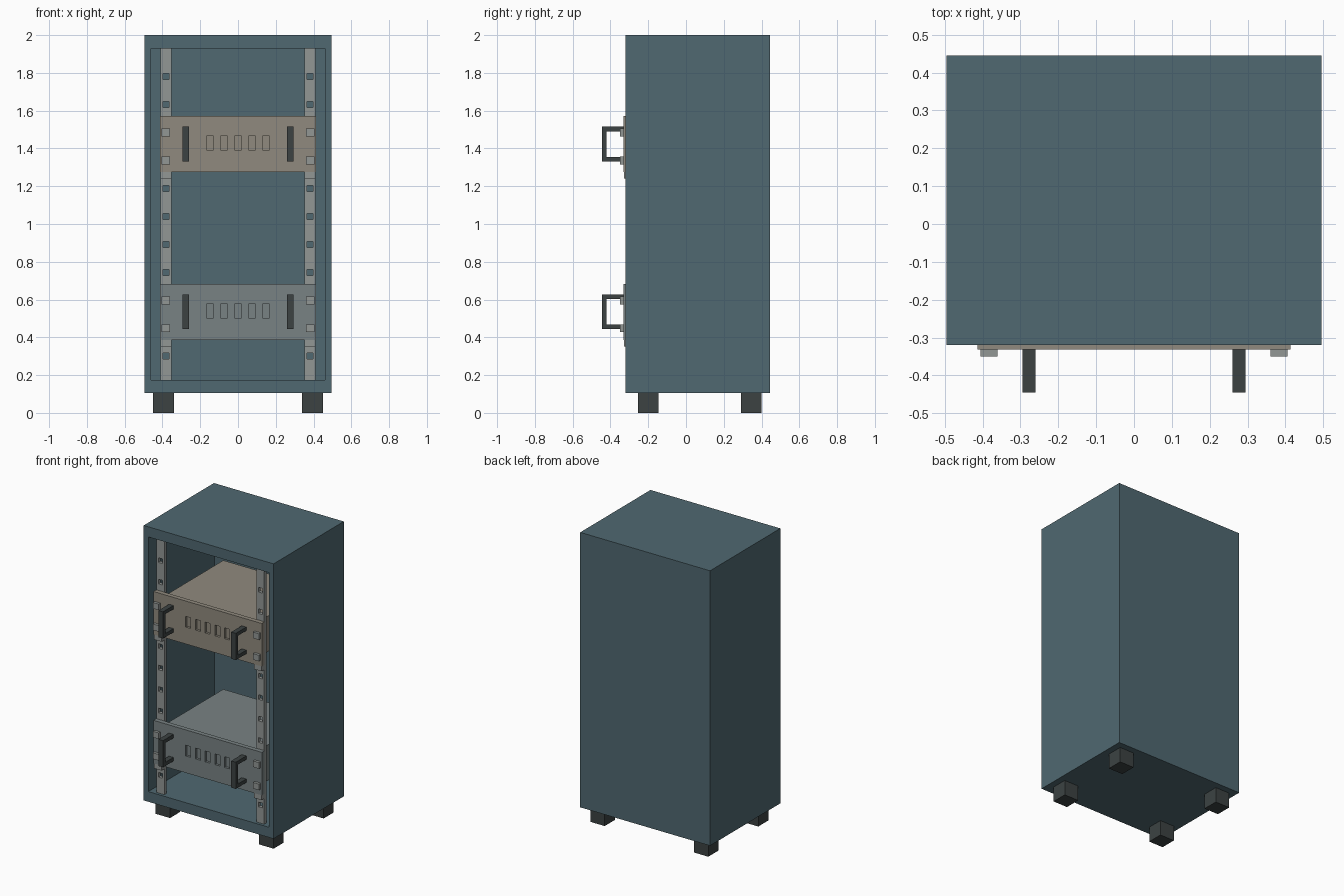
import bpy, bmesh
from mathutils import Matrix, Vector

if "Cube" in bpy.data.objects:
    bpy.data.objects.remove(bpy.data.objects["Cube"])


def material(name, rgb):
    m = bpy.data.materials.new(name)
    m.diffuse_color = (*rgb, 1)
    m.use_nodes = True
    m.node_tree.nodes["Principled BSDF"].inputs["Base Color"].default_value = m.diffuse_color
    return m


BLUE = material("cabinet_blue", (0.08, 0.14, 0.165))
STEEL = material("steel", (0.29, 0.31, 0.30))
BEIGE = material("beige", (0.28, 0.255, 0.21))
SLATE = material("slate", (0.19, 0.225, 0.23))
DARK = material("dark", (0.045, 0.055, 0.055))


def boxes(name, spans, mat=None):
    """One object made of axis-aligned boxes (x0, x1, y0, y1, z0, z1)."""
    bm = bmesh.new()
    for x0, x1, y0, y1, z0, z1 in spans:
        centre = Vector((x0 + x1, y0 + y1, z0 + z1)) / 2
        size = (x1 - x0, y1 - y0, z1 - z0, 1)
        bmesh.ops.create_cube(bm, size=1, matrix=Matrix.Translation(centre) @ Matrix.Diagonal(size))
    mesh = bpy.data.meshes.new(name)
    bm.to_mesh(mesh)
    bm.free()
    ob = bpy.data.objects.new(name, mesh)
    bpy.context.collection.objects.link(ob)
    if mat:
        mesh.materials.append(mat)
    return ob


def cut(ob, spans):
    """Subtract boxes from an object and bake the result."""
    cutter = boxes("cutter", spans, ob.data.materials[0])
    cutter.hide_render = True
    mod = ob.modifiers.new("cut", 'BOOLEAN')
    mod.operation = 'DIFFERENCE'
    mod.solver = 'EXACT'
    mod.object = cutter
    dg = bpy.context.evaluated_depsgraph_get()
    mesh = bpy.data.meshes.new_from_object(ob.evaluated_get(dg))
    ob.modifiers.clear()
    ob.data = mesh
    bpy.data.objects.remove(cutter)


def sided(s, a, b):
    return (a, b) if s > 0 else (-b, -a)


# Cabinet shell, open at the front
cabinet = boxes("cabinet", [(-0.495, 0.495, -0.32, 0.445, 0.105, 2.0)], BLUE)
cut(cabinet, [(-0.46, 0.46, -0.5, 0.40, 0.175, 1.93)])

PITCH = 0.148
for s, side in ((-1, "left"), (1, "right")):
    # Feet
    for y, end in ((-0.2, "front"), (0.345, "back")):
        boxes(f"foot_{end}_{side}", [(*sided(s, 0.34, 0.45), y - 0.055, y + 0.055, 0, 0.105)], DARK)
    # Perforated mounting rails
    rail = boxes(f"rail_{side}", [(*sided(s, 0.352, 0.41), -0.30, -0.275, 0.175, 1.93)], STEEL)
    cut(rail, [(*sided(s, 0.365, 0.397), -0.4, -0.2, z - 0.016, z + 0.016)
               for z in (0.30 + PITCH * i for i in range(11))])


def rack_unit(name, zc, mat):
    # Front panel with recessed slots
    panel = boxes(f"{name}_panel", [(-0.413, 0.413, -0.331, -0.30, zc - 0.148, zc + 0.148)], mat)
    cut(panel, [(x - 0.019, x + 0.019, -0.4, -0.315, zc - 0.032, zc + 0.042)
                for x in (0.074 * i for i in range(-2, 3))])
    # Chassis behind the panel
    boxes(f"{name}_chassis", [(-0.35, 0.35, -0.30, 0.34, zc - 0.123, zc + 0.123)], mat)
    for s, side in ((-1, "left"), (1, "right")):
        # Bracket tab below the panel edge
        boxes(f"{name}_bracket_{side}",
              [(*sided(s, 0.352, 0.41), -0.329, -0.30, zc - 0.183, zc - 0.148)], STEEL)
        # Square screws
        boxes(f"{name}_screws_{side}",
              [(*sided(s, 0.36, 0.405), -0.35, -0.33, zc + d - 0.021, zc + d + 0.021)
               for d in (-0.087, 0.061)], STEEL)
        # Pull handle: grip and two arms
        hx = sided(s, 0.26, 0.295)
        handle = boxes(f"{name}_handle_{side}",
                       [(*hx, -0.445, -0.33, zc - 0.092, zc + 0.092)], DARK)
        cut(handle, [(hx[0] - 0.1, hx[1] + 0.1, -0.42, -0.2, zc - 0.067, zc + 0.067)])


rack_unit("upper_unit", 1.423, BEIGE)
rack_unit("lower_unit", 1.423 - 6 * PITCH, SLATE)
